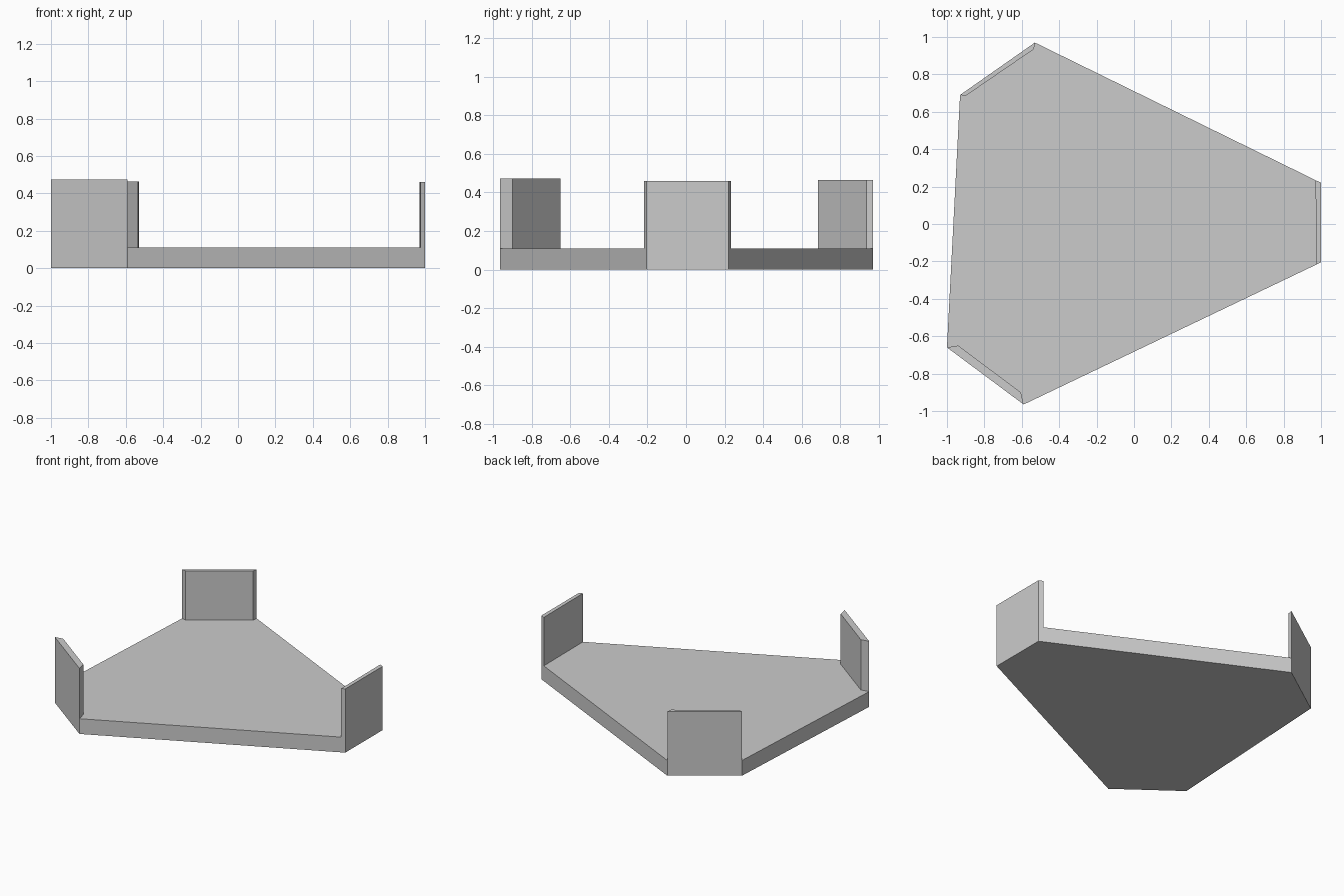
import bpy, bmesh
from mathutils import Vector

if "Cube" in bpy.data.objects:
    bpy.data.objects.remove(bpy.data.objects["Cube"])

FLOOR = 0.11

# Outline corners of the six-sided tray, counter-clockwise
outline = [Vector(p) for p in ((-1, -0.66), (-0.59, -0.965), (1, -0.205),
                               (1, 0.22), (-0.53, 0.97), (-0.93, 0.69))]
# Inner corners of the three end tabs
inner = [Vector((-0.94, -0.65)), Vector((-0.605, -0.90)),
         outline[2].lerp(outline[1], 0.016), outline[3].lerp(outline[4], 0.019),
         Vector((-0.535, 0.935)), Vector((-0.90, 0.685))]
tab_tops = (0.473, 0.46, 0.464)

bm = bmesh.new()
out_v = [bm.verts.new((p.x, p.y, FLOOR)) for p in outline]
in_v = [bm.verts.new((p.x, p.y, FLOOR)) for p in inner]

# Floor top and tab footprints
o, n = out_v, in_v
bm.faces.new((o[0], n[0], n[1], o[1], n[2], n[3], o[4], n[4], n[5], o[5]))
tabs = [bm.faces.new((o[i], o[i + 1], n[i + 1], n[i])) for i in (0, 2, 4)]

# Slab sides and underside
rim = [e for e in bm.edges if len(e.link_faces) == 1]
skirt = bmesh.ops.extrude_edge_only(bm, edges=rim)["geom"]
low = [v for v in skirt if isinstance(v, bmesh.types.BMVert)]
for v in low:
    v.co.z = 0
low_set = set(low)
bmesh.ops.holes_fill(bm, edges=[e for e in bm.edges if set(e.verts) <= low_set], sides=0)

# Raise the upright tabs
for face, top in zip(tabs, tab_tops):
    raised = bmesh.ops.extrude_discrete_faces(bm, faces=[face])["faces"][0]
    for v in raised.verts:
        v.co.z = top

# Merge flush faces so each outer wall is one flat panel
bmesh.ops.recalc_face_normals(bm, faces=bm.faces[:])
bmesh.ops.dissolve_limit(bm, angle_limit=0.01, verts=bm.verts[:], edges=bm.edges[:])

mesh = bpy.data.meshes.new("tray_with_end_tabs")
bm.to_mesh(mesh)
bm.free()
tray = bpy.data.objects.new("tray_with_end_tabs", mesh)
bpy.context.collection.objects.link(tray)
